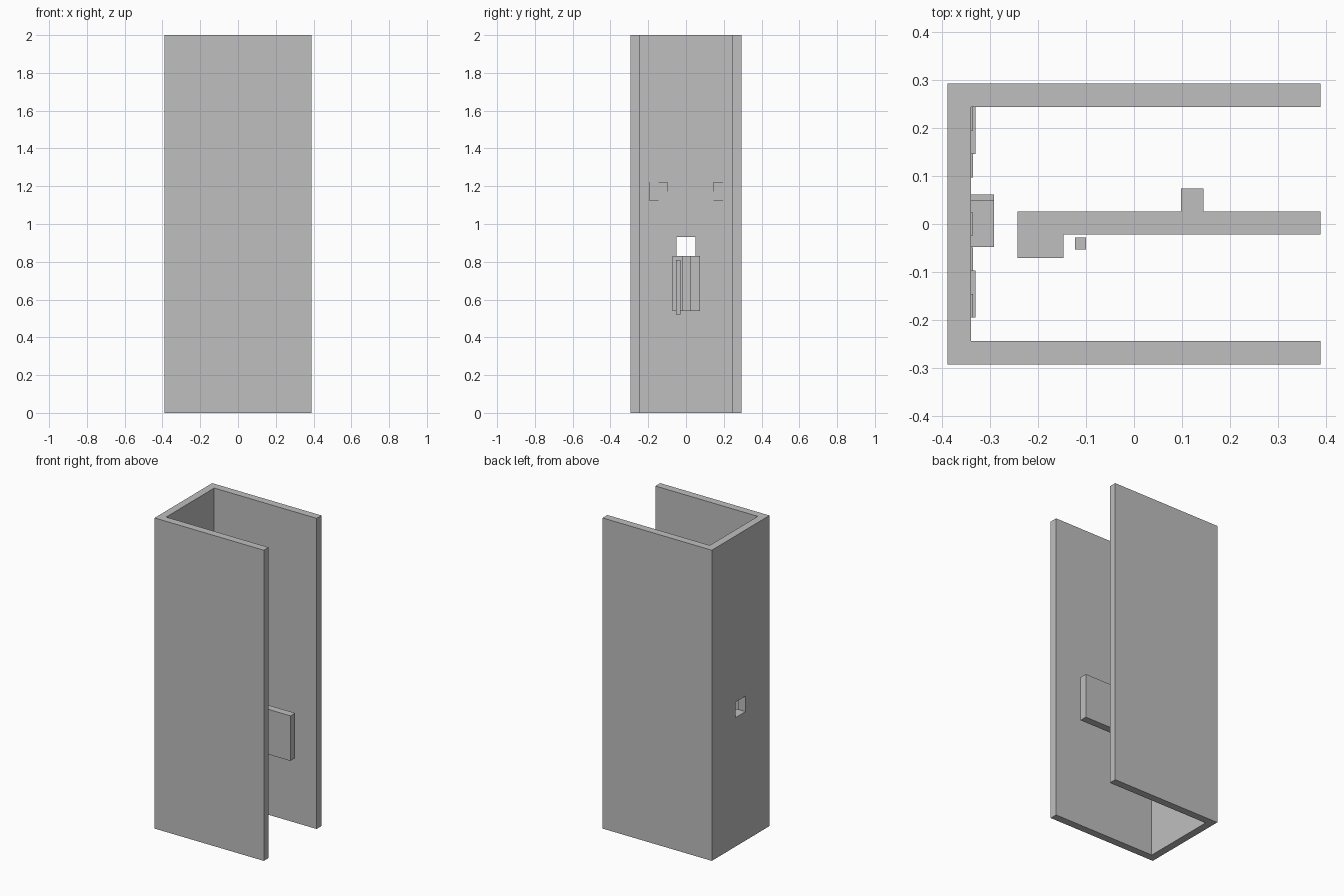
import bpy
import bmesh

cube = bpy.data.objects.get("Cube")
if cube:
    bpy.data.objects.remove(cube, do_unlink=True)

GREY = (0.52, 0.52, 0.52, 1)
grey = bpy.data.materials.new("plain grey")
grey.use_nodes = True
grey.diffuse_color = GREY
grey.node_tree.nodes["Principled BSDF"].inputs["Base Color"].default_value = GREY


def prism(name, outline, z0, z1):
    """Extrude a counter-clockwise floor outline from z0 to z1."""
    bm = bmesh.new()
    face = bm.faces.new([bm.verts.new((x, y, z0)) for x, y in outline])
    grown = bmesh.ops.extrude_face_region(bm, geom=[face], use_keep_orig=True)
    top = [v for v in grown["geom"] if isinstance(v, bmesh.types.BMVert)]
    bmesh.ops.translate(bm, verts=top, vec=(0, 0, z1 - z0))
    bmesh.ops.recalc_face_normals(bm, faces=bm.faces)
    mesh = bpy.data.meshes.new(name)
    bm.to_mesh(mesh)
    bm.free()
    mesh.materials.append(grey)
    obj = bpy.data.objects.new(name, mesh)
    bpy.context.collection.objects.link(obj)
    return obj


def box(name, x, y, z):
    (x0, x1), (y0, y1) = x, y
    return prism(name, [(x0, y0), (x1, y0), (x1, y1), (x0, y1)], *z)


# Tall channel, open on the left, top and bottom
END, SIDE, WALL = 0.389, 0.293, 0.0487
inner, gap = WALL - END, SIDE - WALL
channel = prism("channel", [
    (-END, -SIDE), (END, -SIDE), (END, -gap), (inner, -gap),
    (inner, gap), (END, gap), (END, SIDE), (-END, SIDE)], 0, 2)

# Square window through the end wall
cutter = box("window_cutter", (-END - 0.1, inner + 0.1), (-0.05, 0.05), (0.83, 0.93))
cutter.hide_render = True
cut = channel.modifiers.new("window", 'BOOLEAN')
cut.operation = 'DIFFERENCE'
cut.solver = 'EXACT'
cut.object = cutter
bpy.context.view_layer.objects.active = channel
bpy.ops.object.modifier_apply(modifier=cut.name)
bpy.data.objects.remove(cutter, do_unlink=True)

# Upright slide with a foot at one end and a rib near the other
prism("slide", [
    (-0.243, -0.071), (-0.147, -0.071), (-0.147, -0.022), (END, -0.022),
    (END, 0.026), (0.145, 0.026), (0.145, 0.074), (0.098, 0.074),
    (0.098, 0.026), (-0.243, 0.026)], 0.54, 0.83)

# Loose pin beside the slide
box("pin", (-0.123, -0.1), (-0.053, -0.028), (0.52, 0.81))

# Stop block under the window, with a lower lip
box("stop_block", (inner, inner + WALL), (-0.048, 0.05), (0.73, 0.83))
box("stop_lip", (inner, inner + WALL), (0.05, 0.062), (0.71, 0.81))

# Stepped relief on the inner face of the end wall
U = WALL
MID = 1.173
for name, y0, y1, low, high, depth in [
    ("right_patch", -4, -2, -1, 1, 0.0098),
    ("right_patch_upper", -4, -3, 1, 2, 0.0049),
    ("right_patch_lower", -3, -1, -2, -1, 0.0049),
    ("right_patch_inner", -2, -1, -1, 0, 0.0049),
    ("left_patch", 3, 5, -1, 1, 0.0098),
    ("left_patch_upper", 4, 5, 1, 2, 0.0049),
    ("left_patch_lower", 4, 5, -2, -1, 0.0049),
    ("left_patch_inner", 2, 3, -1, 0, 0.0049),
    ("middle_patch", -0.5, 0.5, -1, 0, 0.0049),
]:
    box(name, (inner, inner + depth), (y0 * U, y1 * U), (MID + low * U, MID + high * U))
